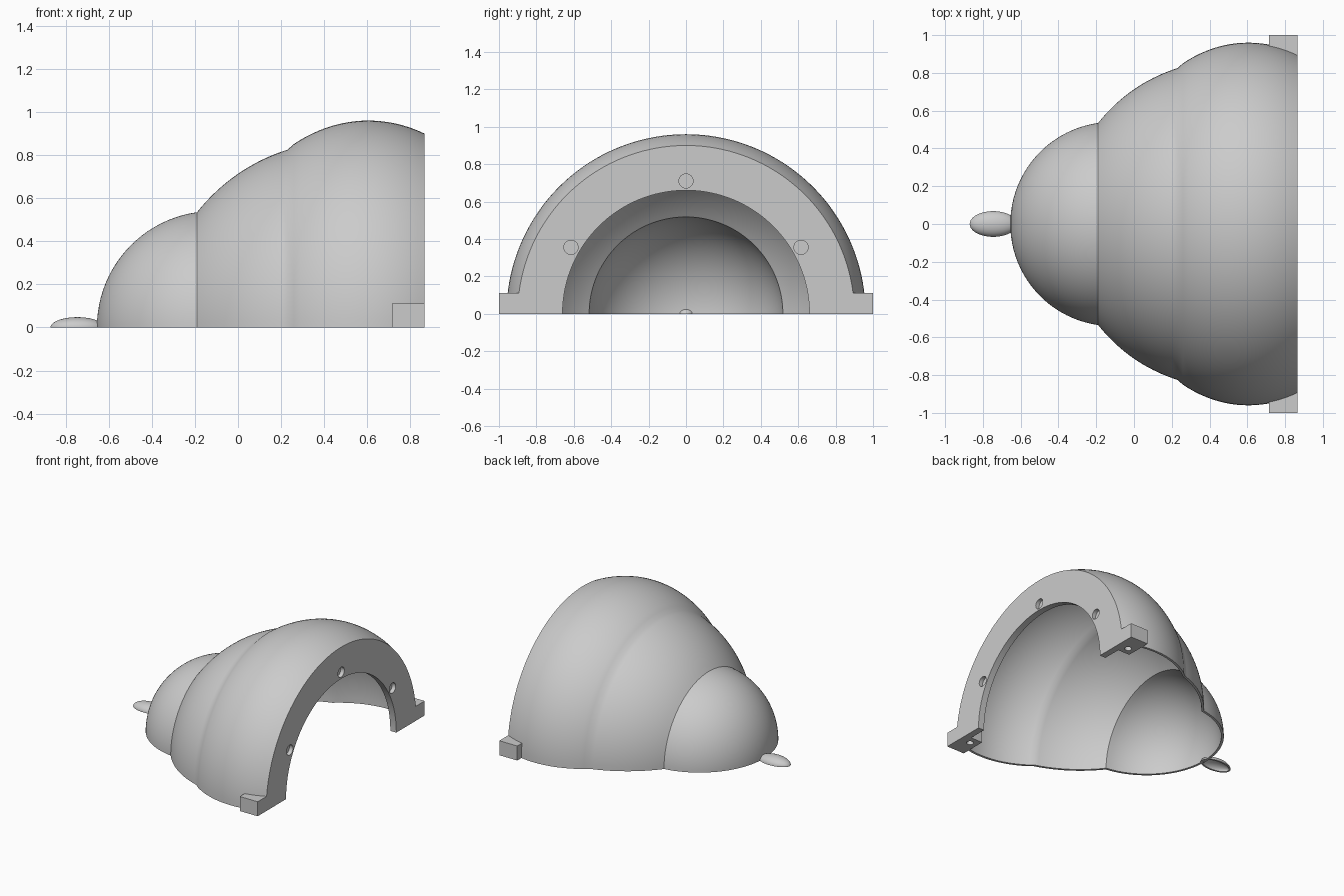
import bpy, bmesh, math
from mathutils import Matrix

if "Cube" in bpy.data.objects:
    bpy.data.objects.remove(bpy.data.objects["Cube"])

grey = bpy.data.materials.new("light grey")
grey.diffuse_color = (0.6, 0.6, 0.6, 1)
grey.use_nodes = True
grey.node_tree.nodes["Principled BSDF"].inputs["Base Color"].default_value = grey.diffuse_color

WALL = 0.018
END = 0.865
# lobes of the body: centre x, half length, radius
LOBES = [(-0.115, 0.54, 0.54), (0.49, 0.865, 0.865), (0.605, 0.747, 0.96)]


def outline(inset, cuts, steps=(22, 18, 20)):
    """Points (x, radius) along the three lobes, cut at the given x."""
    pts = []
    for i, (c, a, b) in enumerate(LOBES):
        a, b = a - inset, b - inset
        t0, t1 = (math.acos(max(-1, min(1, (x - c) / a))) for x in cuts[i:i + 2])
        for k in range(0 if i == 0 else 1, steps[i] + 1):
            t = t0 + (t1 - t0) * k / steps[i]
            pts.append((c + a * math.cos(t), max(0.0, b * math.sin(t))))
    return pts


def finish(name, bm):
    bmesh.ops.remove_doubles(bm, verts=bm.verts, dist=1e-5)
    bmesh.ops.recalc_face_normals(bm, faces=bm.faces)
    me = bpy.data.meshes.new(name)
    bm.to_mesh(me)
    bm.free()
    me.materials.append(grey)
    ob = bpy.data.objects.new(name, me)
    bpy.context.collection.objects.link(ob)
    return ob


def half_lathe(name, profile, segs, sy=1.0, sz=1.0):
    """Turn a closed (x, radius) profile half way round the x axis."""
    bm = bmesh.new()
    rings = []
    for s in range(segs + 1):
        t = math.pi * s / segs
        rings.append([bm.verts.new((x, r * math.cos(t) * sy, r * math.sin(t) * sz))
                      for x, r in profile])
    n = len(profile)
    for p, q in zip(rings, rings[1:]):
        for i in range(n):
            j = (i + 1) % n
            if profile[i][1] < 1e-6 and profile[j][1] < 1e-6:
                continue
            bm.faces.new((p[i], p[j], q[j], q[i]))
    bm.faces.new(rings[0])
    bm.faces.new(rings[-1][::-1])
    return finish(name, bm)


def box(name, lo, hi):
    bm = bmesh.new()
    bmesh.ops.create_cube(bm, size=1)
    for v in bm.verts:
        v.co = [l + (h - l) * (c + 0.5) for l, h, c in zip(lo, hi, v.co)]
    return finish(name, bm)


def rod(name, centre, radius, depth, along_x):
    bm = bmesh.new()
    turn = Matrix.Rotation(math.pi / 2, 4, 'Y') if along_x else Matrix()
    bmesh.ops.create_cone(bm, cap_ends=True, segments=32, radius1=radius, radius2=radius,
                          depth=depth, matrix=Matrix.Translation(centre) @ turn)
    return finish(name, bm)


def combine(target, tool, operation):
    bpy.context.view_layer.objects.active = target
    m = target.modifiers.new(operation, 'BOOLEAN')
    m.operation, m.solver, m.object = operation, 'EXACT', tool
    bpy.ops.object.modifier_apply(modifier=m.name)
    bpy.data.objects.remove(tool)


def smooth(ob):
    bpy.ops.object.select_all(action='DESELECT')
    ob.select_set(True)
    bpy.context.view_layer.objects.active = ob
    bpy.ops.object.shade_smooth_by_angle(angle=math.radians(30))


# Body shell with the flange at its open end
RIM = END - 0.05
outer = outline(0, (-0.655, -0.19, 0.23, END))
inner = outline(WALL, (-0.637, -0.18, 0.228, RIM))
body = half_lathe("body_shell", outer + [(END, 0.66), (RIM, 0.66)] + inner[::-1], 72)

# Corner lugs, each with a blind pin hole underneath
for s in (-1, 1):
    y0, y1 = sorted((s * 0.80, s * 1.0))
    combine(body, box("lug", (0.715, y0, 0), (END, y1, 0.11)), 'UNION')
for s in (-1, 1):
    combine(body, rod("pin_hole", (0.775, s * 0.86, 0), 0.025, 0.12, False), 'DIFFERENCE')

# Three blind holes in the flange face
for deg in (30, 90, 150):
    t = math.radians(deg)
    combine(body, rod("flange_hole", (END, 0.71 * math.cos(t), 0.71 * math.sin(t)),
                      0.038, 0.06, True), 'DIFFERENCE')
smooth(body)

# Small hollow oval tip at the closed end
def oval(a, b):
    return [(-0.745 + a * math.cos(math.pi * (1 - k / 24)),
             b * math.sin(math.pi * k / 24) if 0 < k < 24 else 0.0) for k in range(25)]

tip = half_lathe("tip", oval(0.125, 0.068) + oval(0.112, 0.055)[::-1], 24, 1.0, 0.7)
smooth(tip)
